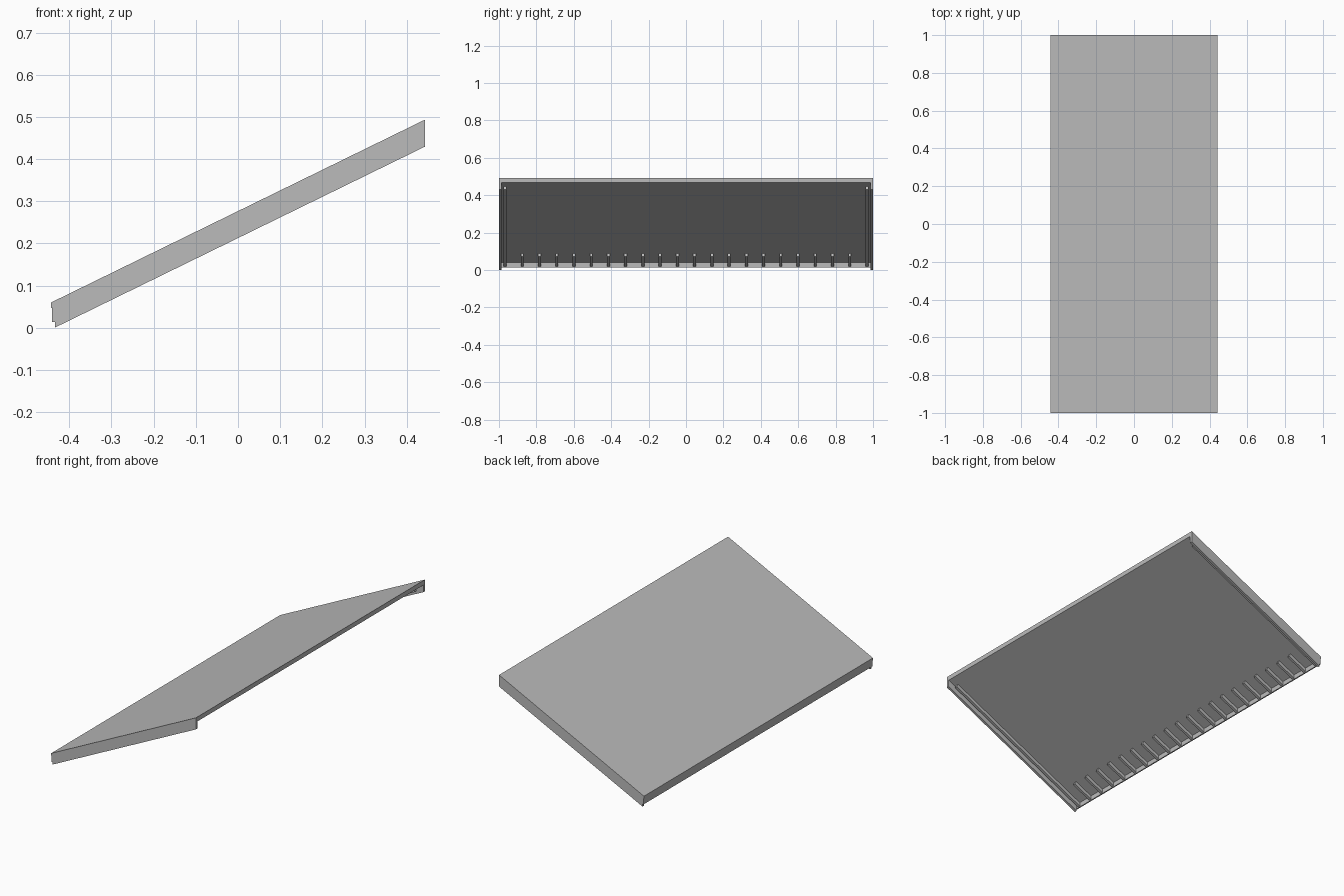
import bpy, bmesh
from mathutils import Vector

cube = bpy.data.objects.get("Cube")
if cube:
    bpy.data.objects.remove(cube, do_unlink=True)

SLOPE = 0.489          # rise over run of the roof
EAVE, RIDGE = -0.443, 0.443
TOP = 0.06             # top height at the eave
COVER, DECK, BOARD, RAFTER = 0.013, 0.025, 0.062, 0.046   # depths below the top

grey = bpy.data.materials.new("light_grey")
grey.use_nodes = True
colour = (0.5, 0.5, 0.5, 1)
grey.diffuse_color = colour
grey.node_tree.nodes["Principled BSDF"].inputs["Base Color"].default_value = colour


def height(x, depth=0):
    return TOP + SLOPE * (x - EAVE) - depth


def extrude_profile(name, profile, y0, y1):
    """Extrude an x-z outline along y."""
    bm = bmesh.new()
    face = bm.faces.new([bm.verts.new((x, y0, z)) for x, z in profile])
    grown = bmesh.ops.extrude_face_region(bm, geom=[face])
    moved = [v for v in grown["geom"] if isinstance(v, bmesh.types.BMVert)]
    bmesh.ops.translate(bm, verts=moved, vec=Vector((0, y1 - y0, 0)))
    bmesh.ops.recalc_face_normals(bm, faces=bm.faces)
    mesh = bpy.data.meshes.new(name)
    bm.to_mesh(mesh)
    bm.free()
    mesh.materials.append(grey)
    obj = bpy.data.objects.new(name, mesh)
    bpy.context.collection.objects.link(obj)
    return obj


def sloped(name, x0, x1, upper, lower, y0, y1, square_cut=0.0):
    """Board that follows the pitch, between two depths below the top."""
    profile = [(x0, height(x0, upper)), (x1, height(x1, upper)),
               (x1 + square_cut, height(x1 + square_cut, lower)), (x0, height(x0, lower))]
    return extrude_profile(name, profile, y0, y1)


# Roof covering and the decking beneath it
sloped("roof_covering", EAVE, RIDGE, 0, COVER, -1, 1)
sloped("roof_decking", -0.434, RIDGE, COVER, DECK, -0.986, 0.986)

# Upright board along the eave
extrude_profile("eave_board", [(-0.441, height(-0.441, COVER)), (-0.434, height(-0.434, COVER)),
                               (-0.434, 0.014), (-0.441, 0.014)], -1, 1)

# Gable boards closing both ends
for side, y in (("right", -1), ("left", 0.986)):
    sloped("gable_board_" + side, -0.434, RIDGE, COVER, BOARD + 0.002, y, y + 0.014)

# Rafters: full length at the ends, short tails between
COUNT, REACH, HALF = 22, 0.968, 0.0075
for i in range(COUNT):
    y = -REACH + 2 * REACH * i / (COUNT - 1)
    end = i in (0, COUNT - 1)
    sloped("end_rafter" if end else "rafter_tail", -0.434, 0.40 if end else -0.333,
           DECK, RAFTER, y - HALF, y + HALF, 0.008)
